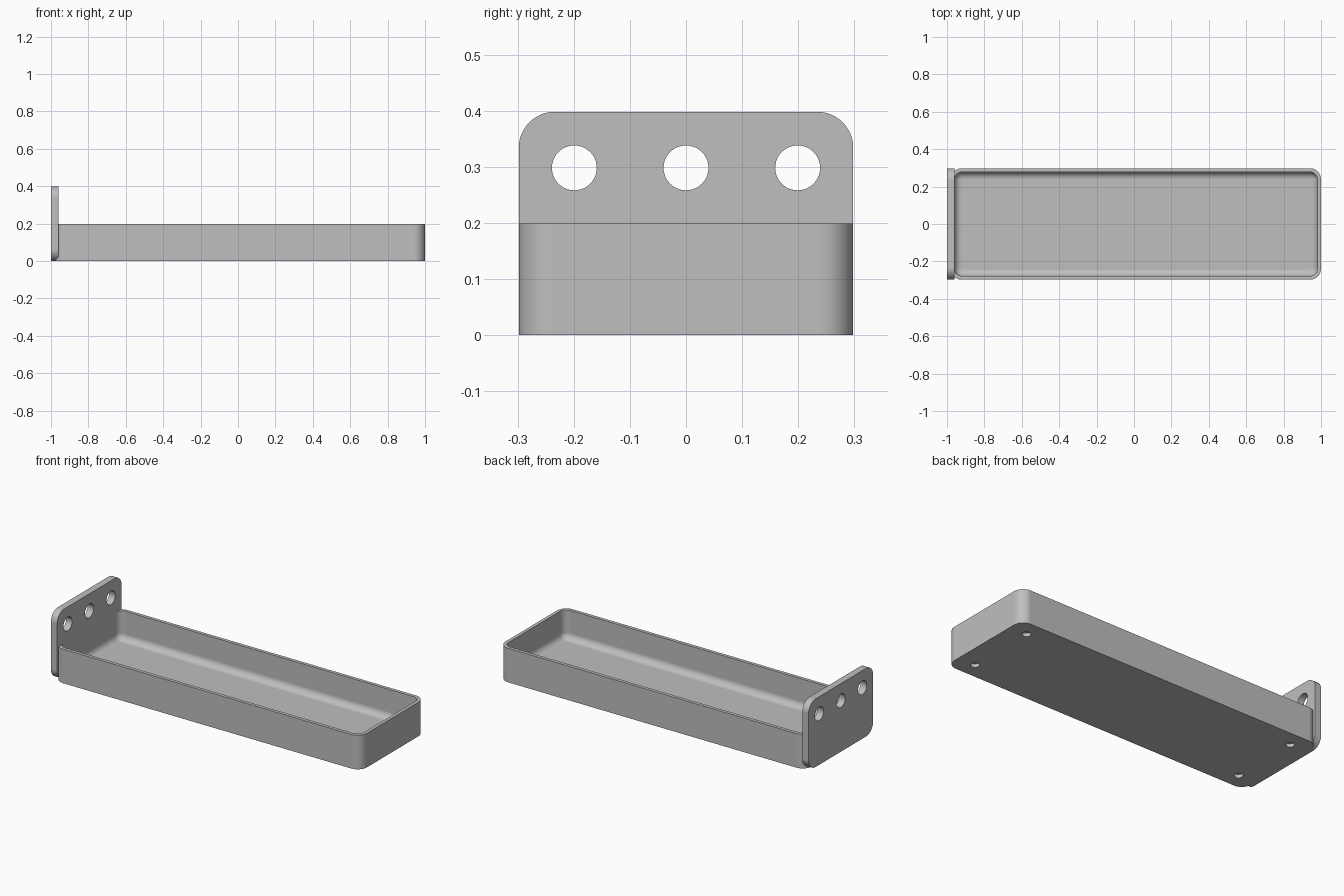
import bpy, bmesh
from math import sin, cos, pi
from mathutils import Matrix, Vector

if "Cube" in bpy.data.objects:
    bpy.data.objects.remove(bpy.data.objects["Cube"], do_unlink=True)

grey = bpy.data.materials.new("plain_grey")
grey.use_nodes = True
GREY = (0.52, 0.52, 0.52, 1)
grey.diffuse_color = GREY
grey.node_tree.nodes["Principled BSDF"].inputs["Base Color"].default_value = GREY


def rounded_rect(u0, u1, v0, v1, r, steps=12):
    """Counter-clockwise outline of a rectangle with round corners."""
    corners = [(u1 - r, v1 - r), (u0 + r, v1 - r), (u0 + r, v0 + r), (u1 - r, v0 + r)]
    pts = []
    for k, (cu, cv) in enumerate(corners):
        for i in range(steps + 1):
            a = (k + i / steps) * pi / 2
            pts.append((cu + r * cos(a), cv + r * sin(a)))
    return pts


def make_object(name, bm):
    bmesh.ops.recalc_face_normals(bm, faces=bm.faces)
    mesh = bpy.data.meshes.new(name)
    bm.to_mesh(mesh)
    bm.free()
    mesh.materials.append(grey)
    obj = bpy.data.objects.new(name, mesh)
    bpy.context.collection.objects.link(obj)
    return obj


def loft(name, rings):
    """Skin a stack of equal-length rings and cap both ends."""
    bm = bmesh.new()
    loops = [[bm.verts.new(p) for p in ring] for ring in rings]
    n = len(loops[0])
    for a, b in zip(loops, loops[1:]):
        for i in range(n):
            j = (i + 1) % n
            bm.faces.new((a[i], a[j], b[j], b[i]))
    bm.faces.new(loops[0][::-1])
    bm.faces.new(loops[-1])
    return make_object(name, bm)


def drill(obj, centres, radius, depth, axis):
    """Cut round holes centred on the given points along an axis."""
    bm = bmesh.new()
    turn = Vector((0, 0, 1)).rotation_difference(Vector(axis)).to_matrix().to_4x4()
    for c in centres:
        bmesh.ops.create_cone(bm, cap_ends=True, segments=40, radius1=radius,
                              radius2=radius, depth=depth,
                              matrix=Matrix.Translation(c) @ turn)
    cutter = make_object("hole_cutter", bm)
    cutter.hide_render = True
    mod = obj.modifiers.new("holes", 'BOOLEAN')
    mod.operation, mod.solver, mod.object = 'DIFFERENCE', 'EXACT', cutter
    select(obj)
    bpy.ops.object.modifier_apply(modifier=mod.name)
    bpy.data.objects.remove(cutter, do_unlink=True)


def select(obj):
    bpy.ops.object.select_all(action='DESELECT')
    obj.select_set(True)
    bpy.context.view_layer.objects.active = obj


def finish(obj):
    select(obj)
    bpy.ops.object.shade_smooth_by_angle(angle=pi / 6)
    mod = obj.modifiers.new("flat_face_normals", 'WEIGHTED_NORMAL')
    mod.keep_sharp = True


# Tray: straight outer wall, thin rim, filleted cavity
X0, X1, Y, H = -0.98, 1.0, 0.298, 0.199
WALL, CORNER, FLOOR, FILLET = 0.0198, 0.06, 0.03, 0.0385


def tray_ring(inset, z):
    outline = rounded_rect(X0 + inset, X1 - inset, inset - Y, Y - inset, CORNER - inset)
    return [(x, y, z) for x, y in outline]


rings = [tray_ring(0, 0), tray_ring(0, H), tray_ring(WALL, H)]
for i in range(11):
    a = i / 10 * pi / 2
    rings.append(tray_ring(WALL + FILLET * (1 - cos(a)), FLOOR + FILLET * (1 - sin(a))))
tray = loft("tray", rings)

# Four shallow round recesses under the tray
drill(tray, [(0.01 + sx * 0.88, sy * 0.205, 0) for sx in (-1, 1) for sy in (-1, 1)],
      0.024, 0.04, (0, 0, 1))
finish(tray)

# Upright end plate with three through holes
plate_outline = rounded_rect(-Y, Y, 0, 0.398, 0.064)
end_plate = loft("end_plate", [[(x, y, z) for y, z in plate_outline] for x in (-1, -0.96)])
drill(end_plate, [(-0.98, y, 0.298) for y in (-0.199, 0, 0.199)], 0.04, 0.2, (1, 0, 0))
finish(end_plate)
